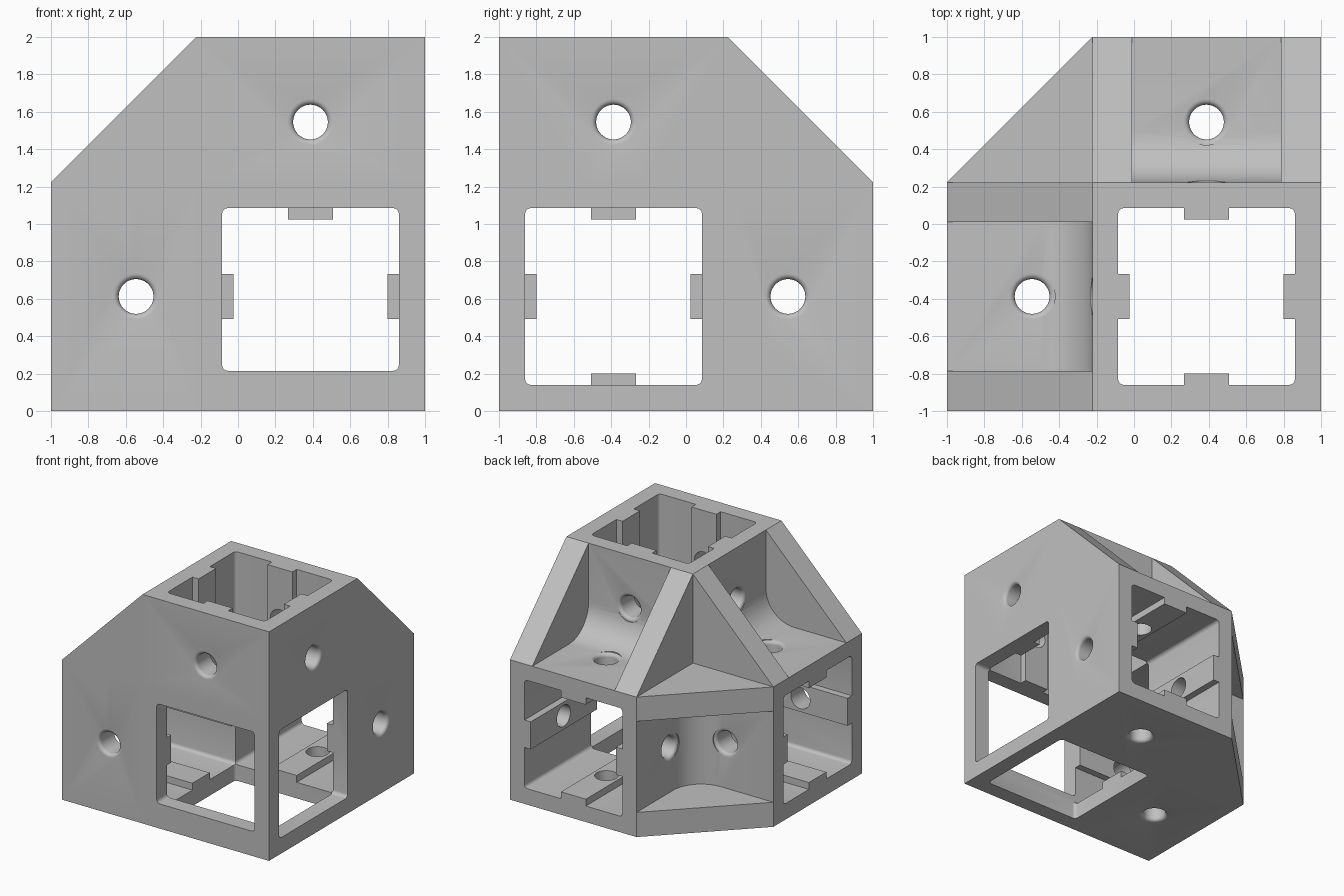
import bpy, bmesh, math
from mathutils import Vector

if "Cube" in bpy.data.objects:
    bpy.data.objects.remove(bpy.data.objects["Cube"], do_unlink=True)

# Work in corner space: three identical arms run along the axes from the origin
LENGTH, ARM = 2.0, 1.222            # arm length, outer arm width
LO, HI = 0.14, 1.085                # socket walls
MID, HOLE = 0.6125, 1.545           # arm centre line, screw hole position
RIB_LO, RIB_HI = 0.215, 1.01        # inner faces of the gusset ribs


def make_object(name, bm):
    bmesh.ops.recalc_face_normals(bm, faces=bm.faces)
    mesh = bpy.data.meshes.new(name)
    bm.to_mesh(mesh)
    bm.free()
    obj = bpy.data.objects.new(name, mesh)
    bpy.context.scene.collection.objects.link(obj)
    return obj


def loft(name, rings):
    """Closed solid through rings of equal vertex count."""
    bm = bmesh.new()
    loops = [[bm.verts.new(p) for p in ring] for ring in rings]
    n = len(loops[0])
    for a, b in zip(loops, loops[1:]):
        for i in range(n):
            j = (i + 1) % n
            bm.faces.new((a[i], a[j], b[j], b[i]))
    bm.faces.new(loops[0])
    bm.faces.new(loops[-1])
    return make_object(name, bm)


def point(axis, t, p, q):
    v = Vector((0, 0, 0))
    v[axis], v[(axis + 1) % 3], v[(axis + 2) % 3] = t, p, q
    return v


def prism(name, outline, axis, start, end):
    return loft(name, [[point(axis, t, p, q) for p, q in outline] for t in (start, end)])


def arc(cx, cy, r, a0, a1, steps):
    angles = [math.radians(a0 + (a1 - a0) * i / steps) for i in range(steps + 1)]
    return [(cx + r * math.cos(a), cy + r * math.sin(a)) for a in angles]


def rounded_rect(p0, p1, q0, q1, r=0.03):
    return (arc(p1 - r, q1 - r, r, 0, 90, 4) + arc(p0 + r, q1 - r, r, 90, 180, 4)
            + arc(p0 + r, q0 + r, r, 180, 270, 4) + arc(p1 - r, q0 + r, r, 270, 360, 4))


def rect(p0, p1, q0, q1):
    return [(p0, q0), (p1, q0), (p1, q1), (p0, q1)]


def screw_hole(axis, arm, radius=0.093, flare=0.03):
    """Round cutter through both walls, with rounded rims on the outside."""
    rim = arc(flare, radius + flare, flare, 180, 270, 5)
    profile = [(-0.1, radius + flare)] + rim
    profile += [(ARM - t, r) for t, r in reversed(profile)]
    other = 3 - axis - arm
    rings = []
    for t, r in profile:
        ring = []
        for i in range(40):
            a = math.tau * i / 40
            v = Vector((0, 0, 0))
            v[axis], v[arm], v[other] = t, HOLE + r * math.cos(a), MID + r * math.sin(a)
            ring.append(v)
        rings.append(ring)
    return loft("hole_cutter", rings)


def combine(target, tool, operation):
    mod = target.modifiers.new("combine", "BOOLEAN")
    mod.solver, mod.operation, mod.object = "EXACT", operation, tool
    graph = bpy.context.evaluated_depsgraph_get()
    mesh = bpy.data.meshes.new_from_object(target.evaluated_get(graph))
    target.modifiers.clear()
    target.data = mesh
    bpy.data.objects.remove(tool, do_unlink=True)


# Solid body: one chamfered slab in each plane
slab = [(0, 0), (LENGTH, 0), (LENGTH, ARM), (ARM, LENGTH), (0, LENGTH)]
body = prism("corner_bracket", slab, 0, 0, ARM)
for axis in (1, 2):
    combine(body, prism("slab", slab, axis, 0, ARM), "UNION")

# Filleted pockets that leave a rib on each side
fillet, far = 0.27, LENGTH + 0.2
pocket = arc(ARM + fillet, ARM + fillet, fillet, 180, 270, 12) + [(far, ARM), (far, far), (ARM, far)]
for axis in range(3):
    combine(body, prism("pocket_cutter", pocket, axis, RIB_LO, RIB_HI), "DIFFERENCE")

# Square sockets through each arm; the front window has a higher sill
socket = rounded_rect(LO, HI, LO, HI)
for axis in range(3):
    start = LO if axis == 1 else -0.1
    combine(body, prism("socket_cutter", socket, axis, start, far), "DIFFERENCE")
window = rounded_rect(RIB_LO, HI, LO, HI)
combine(body, prism("window_cutter", window, 1, -0.1, 0.5), "DIFFERENCE")

# Guide keys on the four walls of each socket
k0, k1, thick, sink = MID - 0.12, MID + 0.12, 0.06, 0.03
for axis in range(3):
    for a, b in ((LO - sink, LO + thick), (HI - thick, HI + sink)):
        for outline in (rect(a, b, k0, k1), rect(k0, k1, a, b)):
            combine(body, prism("key", outline, axis, HI, LENGTH), "UNION")

# Screw holes, two directions per arm
for arm in range(3):
    for axis in range(3):
        if axis != arm:
            combine(body, screw_hole(axis, arm), "DIFFERENCE")

# Place the corner at right front bottom
bm = bmesh.new()
bm.from_mesh(body.data)
for v in bm.verts:
    v.co = Vector((1 - v.co.x, v.co.y - 1, v.co.z))
bmesh.ops.reverse_faces(bm, faces=bm.faces)
bm.to_mesh(body.data)
bm.free()

# Single grey material
grey = bpy.data.materials.new("plain grey")
grey.use_nodes = True
colour = (0.53, 0.53, 0.53, 1)
grey.diffuse_color = colour
grey.node_tree.nodes["Principled BSDF"].inputs["Base Color"].default_value = colour
body.data.materials.clear()
body.data.materials.append(grey)
for face in body.data.polygons:
    face.material_index = 0

bpy.ops.object.select_all(action="DESELECT")
body.select_set(True)
bpy.context.view_layer.objects.active = body
bpy.ops.object.shade_smooth_by_angle(angle=math.radians(30))
